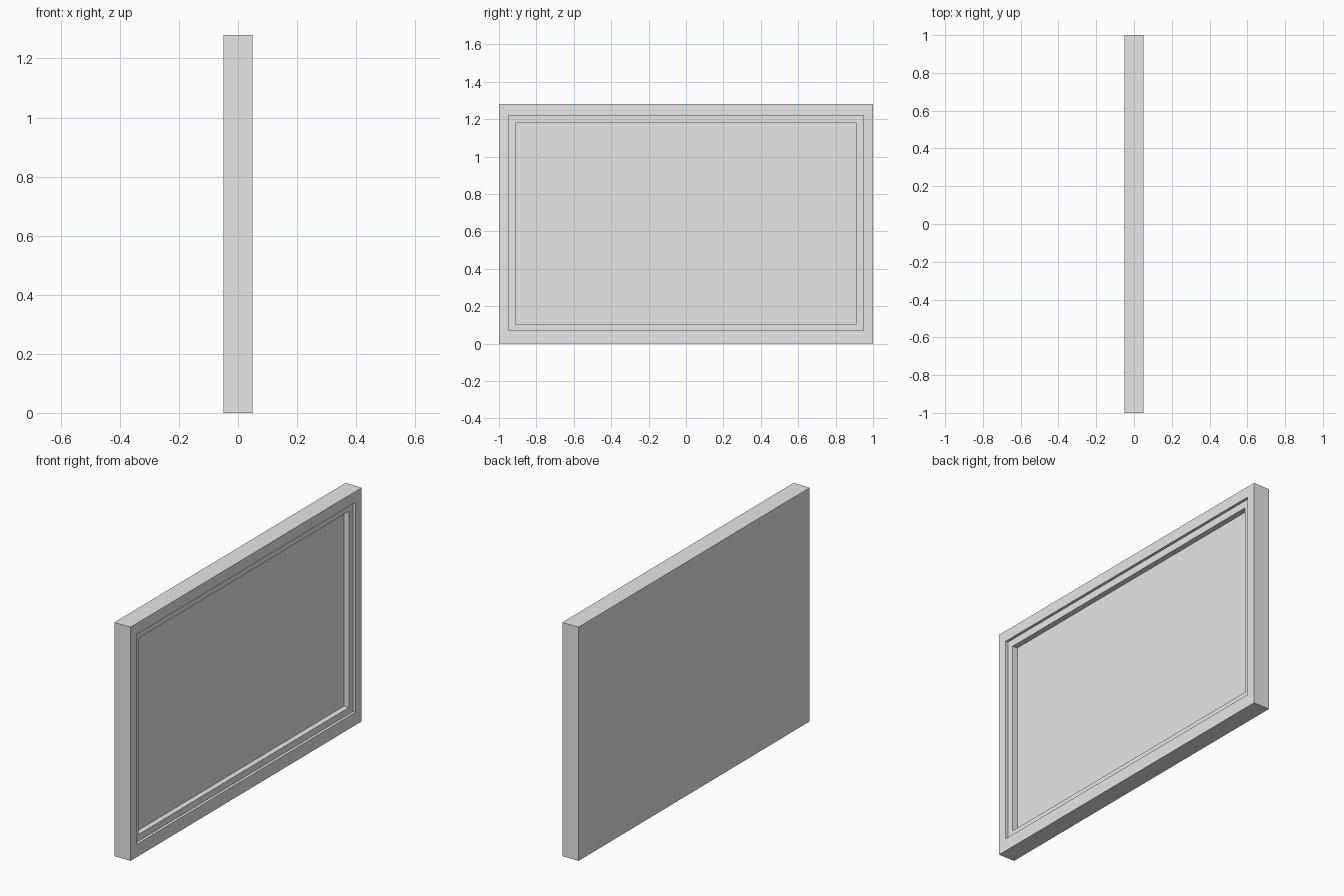
import bpy
import bmesh
from mathutils import Vector

cube = bpy.data.objects.get("Cube")
if cube:
    bpy.data.objects.remove(cube, do_unlink=True)

# Overall size and the two stepped recesses: (half width, bottom, top, depth)
HALF_THICK, HALF_WIDTH, HEIGHT = 0.049, 1.0, 1.28
STEPS = [(0.948, 0.07, 1.22, 0.015), (0.911, 0.106, 1.18, 0.03)]

grey = bpy.data.materials.new("light grey")
grey.use_nodes = True
colour = (0.8, 0.8, 0.8, 1)
grey.diffuse_color = colour
grey.node_tree.nodes["Principled BSDF"].inputs["Base Color"].default_value = colour

# Solid slab
bm = bmesh.new()
bmesh.ops.create_cube(bm, size=1)
for v in bm.verts:
    v.co = Vector((v.co.x * 2 * HALF_THICK, v.co.y * 2 * HALF_WIDTH, (v.co.z + 0.5) * HEIGHT))
bm.normal_update()
panel = max(bm.faces, key=lambda f: f.normal.x)


def fit(face, half_width, bottom, top):
    """Move the corners of a panel face to a given rectangle."""
    middle = face.calc_center_median().z
    for v in face.verts:
        v.co.y = half_width if v.co.y > 0 else -half_width
        v.co.z = top if v.co.z > middle else bottom


# Inset the screen side, then sink each step
for half_width, bottom, top, depth in STEPS:
    bmesh.ops.inset_individual(bm, faces=[panel], thickness=0.02)
    fit(panel, half_width, bottom, top)
    bmesh.ops.inset_individual(bm, faces=[panel], thickness=0.001)
    fit(panel, half_width, bottom, top)
    for v in panel.verts:
        v.co.x -= depth

bmesh.ops.recalc_face_normals(bm, faces=bm.faces)
mesh = bpy.data.meshes.new("framed_panel")
bm.to_mesh(mesh)
bm.free()
mesh.materials.append(grey)
bpy.context.collection.objects.link(bpy.data.objects.new("framed_panel", mesh))
